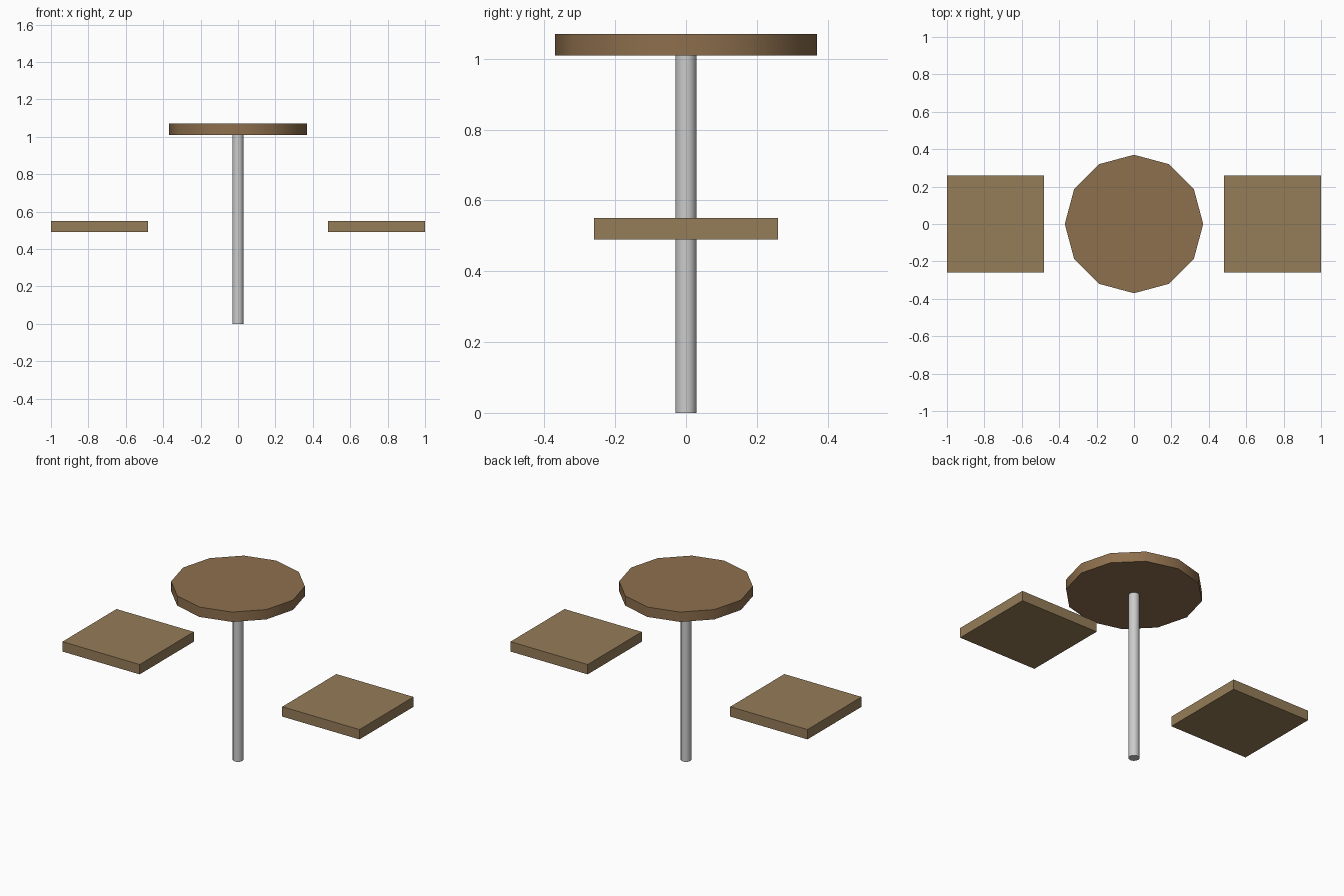
import bpy
from math import radians

if "Cube" in bpy.data.objects:
    bpy.data.objects.remove(bpy.data.objects["Cube"])


def material(name, rgb):
    mat = bpy.data.materials.new(name)
    mat.diffuse_color = (*rgb, 1)
    mat.use_nodes = True
    mat.node_tree.nodes["Principled BSDF"].inputs["Base Color"].default_value = mat.diffuse_color
    return mat


def disc(name, radius, z0, z1, mat=None):
    # 12-sided upright cylinder spanning z0..z1, rounded shading on the side
    bpy.ops.mesh.primitive_cylinder_add(vertices=12, radius=radius, depth=z1 - z0,
                                        location=(0, 0, (z0 + z1) / 2))
    obj = bpy.context.object
    obj.name = name
    bpy.ops.object.shade_smooth_by_angle(angle=radians(40))
    if mat:
        obj.data.materials.append(mat)
    return obj


def slab(name, x, size, z0, z1, mat):
    bpy.ops.mesh.primitive_cube_add(size=1, location=(x, 0, (z0 + z1) / 2))
    obj = bpy.context.object
    obj.name = name
    obj.scale = (size, size, z1 - z0)
    bpy.ops.object.transform_apply(location=False, rotation=False, scale=True)
    obj.data.materials.append(mat)
    return obj


top_wood = material("top_wood", (0.27, 0.16, 0.075))
seat_wood = material("seat_wood", (0.30, 0.205, 0.10))

# Central post and round table top
disc("post", 0.03, 0, 1.01)
disc("table_top", 0.37, 1.01, 1.07, top_wood)

# Square seats on either side
for side, sign in (("left", -1), ("right", 1)):
    slab(f"{side}_seat", sign * 0.74, 0.52, 0.49, 0.55, seat_wood)
